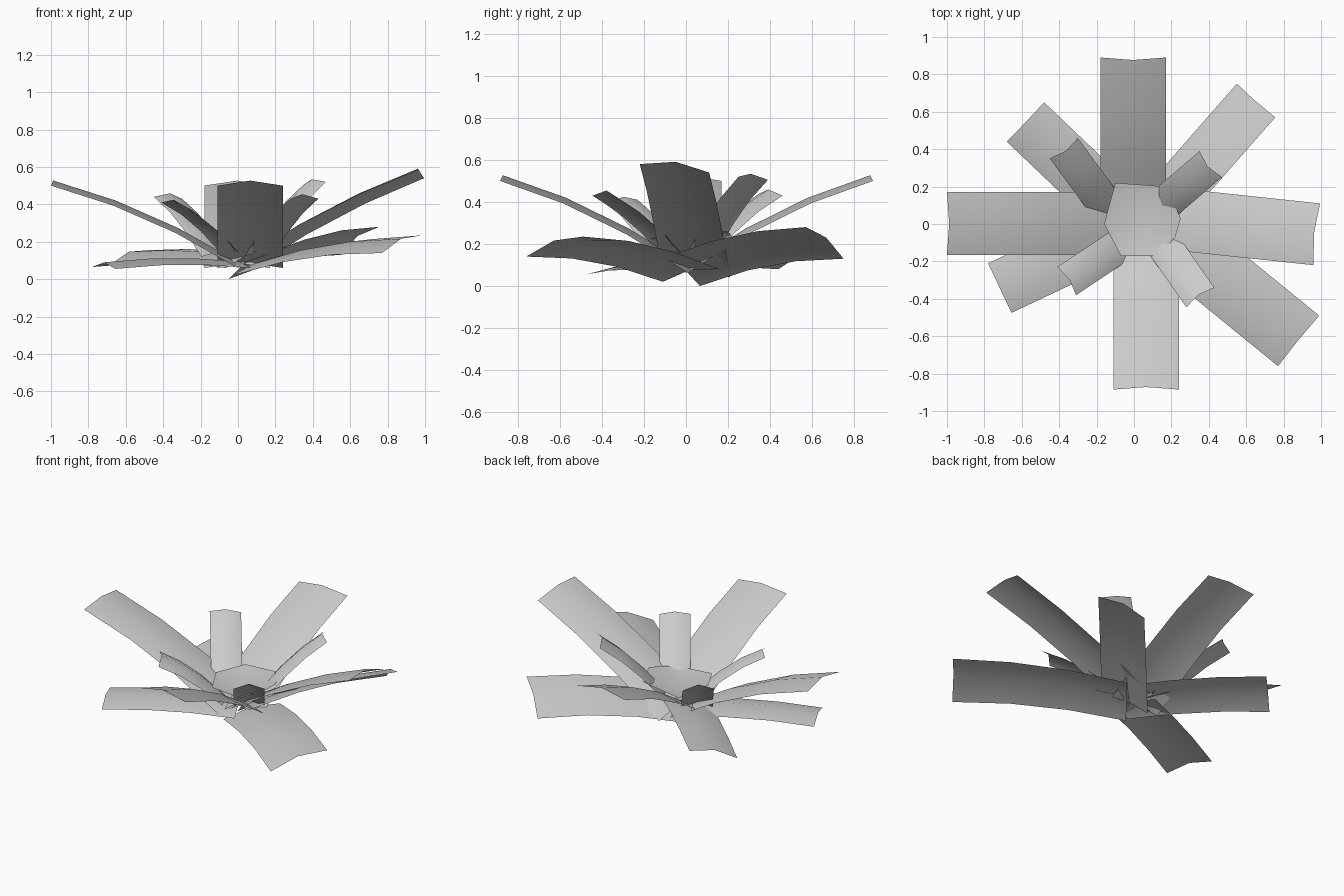
import bpy
from mathutils import Vector

cube = bpy.data.objects.get("Cube")
if cube:
    bpy.data.objects.remove(cube, do_unlink=True)

grey = bpy.data.materials.new("leaf_grey")
grey.use_nodes = True
colour = (0.6, 0.6, 0.6, 1)
grey.diffuse_color = colour
grey.node_tree.nodes["Principled BSDF"].inputs["Base Color"].default_value = colour


def add_mesh(name, verts, faces):
    mesh = bpy.data.meshes.new(name)
    mesh.from_pydata(verts, [], faces)
    mesh.materials.append(grey)
    mesh.shade_smooth()
    obj = bpy.data.objects.new(name, mesh)
    bpy.context.collection.objects.link(obj)


def leaf(name, tip_a, tip_b, length, base_za, base_zb, bow=0.045, lift=0.03, rows=4):
    """Arched strip running inward from its two tip corners, square to the tip."""
    a, b = Vector(tip_a), Vector(tip_b)
    side = b - a
    inward = Vector((-side.y, side.x, 0)).normalized()
    if inward.dot(a + b) > 0:
        inward = -inward
    base_a, base_b = a + inward * length, b + inward * length
    base_a.z, base_b.z = base_za, base_zb
    normal = (a + b - base_a - base_b).cross(side).normalized()
    if normal.z < 0:
        normal = -normal
    verts, faces = [], []
    for i in range(rows):
        t = i / (rows - 1)
        rise = Vector((0, 0, bow * 4 * t * (1 - t)))
        left, right = base_a.lerp(a, t) + rise, base_b.lerp(b, t) + rise
        verts += [left, (left + right) / 2 + normal * lift, right]
    for i in range(rows - 1):
        for j in range(2):
            k = i * 3 + j
            quad = (k, k + 1, k + 4, k + 3)
            u, v = verts[k + 1] - verts[k], verts[k + 3] - verts[k]
            faces.append(quad if u.cross(v).z > 0 else quad[::-1])
    add_mesh(name, verts, faces)


# Four tall outer leaves
leaf("back_leaf", (-0.18, 0.89, 0.50), (0.17, 0.89, 0.50), 0.89, 0.06, 0.06)
leaf("front_leaf", (-0.11, -0.885, 0.50), (0.24, -0.885, 0.50), 0.90, 0.06, 0.06)
leaf("right_leaf", (-1.0, -0.165, 0.50), (-1.0, 0.17, 0.50), 1.0, 0.06, 0.06)
leaf("left_leaf", (0.995, 0.11, 0.54), (0.96, -0.22, 0.58), 0.95, 0.04, 0.10, 0.035, 0.035)

# Four low outer leaves, twisted and drooping
leaf("low_leaf_back_left", (0.55, 0.75, 0.13), (0.755, 0.57, 0.28), 0.91, 0.0, 0.13, 0.035)
leaf("low_leaf_front_left", (0.77, -0.76, 0.14), (0.99, -0.49, 0.235), 1.03, 0.02, 0.08, 0.035)
leaf("low_leaf_front_right", (-0.78, -0.21, 0.065), (-0.655, -0.475, 0.055), 0.8, 0.07, 0.06, 0.02)
leaf("low_leaf_back_right", (-0.68, 0.44, 0.08), (-0.48, 0.65, 0.155), 0.85, 0.06, 0.12, 0.02)

# Four short inner leaves
leaf("inner_leaf_back_right", (-0.45, 0.35, 0.44), (-0.30, 0.46, 0.43), 0.43, 0.12, 0.12, 0.03)
leaf("inner_leaf_back_left", (0.35, 0.39, 0.505), (0.47, 0.25, 0.52), 0.38, 0.15, 0.15, 0.03)
leaf("inner_leaf_front_left", (0.43, -0.34, 0.43), (0.28, -0.445, 0.43), 0.43, 0.12, 0.12, 0.03)
leaf("inner_leaf_front_right", (-0.41, -0.23, 0.41), (-0.31, -0.38, 0.39), 0.38, 0.14, 0.14, 0.03)

# Shallow cup where the leaves meet
rim = [(-0.10, 0.22, 0.235), (-0.16, 0.0, 0.25), (-0.07, -0.17, 0.24), (0.13, -0.17, 0.225),
       (0.22, -0.07, 0.25), (0.25, 0.03, 0.27), (0.17, 0.20, 0.26)]
count = len(rim)
add_mesh("centre_cup", rim + [(0.03, 0.02, 0.19)],
         [(i, (i + 1) % count, count)[::-1] for i in range(count)])
